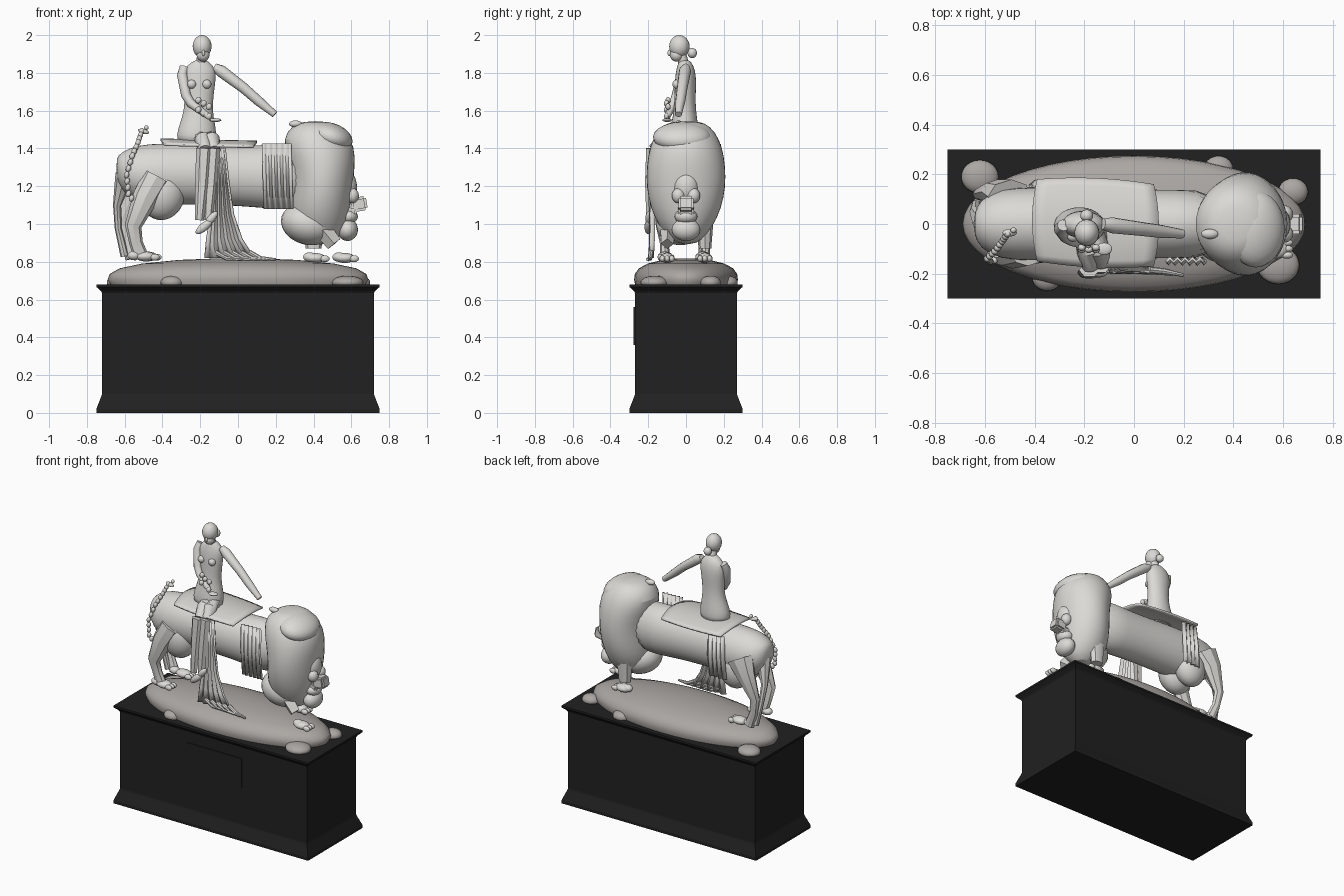
import bpy, bmesh, math
from mathutils import Vector, Matrix

cube = bpy.data.objects.get("Cube")
if cube:
    bpy.data.objects.remove(cube, do_unlink=True)


def material(name, rgb):
    m = bpy.data.materials.new(name)
    m.use_nodes = True
    m.diffuse_color = (*rgb, 1)
    m.node_tree.nodes["Principled BSDF"].inputs["Base Color"].default_value = (*rgb, 1)
    return m


STONE = material("pale stone", (0.71, 0.70, 0.67))
EARTH = material("warm grey earth", (0.41, 0.385, 0.365))
BLACK = material("black plinth", (0.015, 0.015, 0.015))


def finish(name, bm, mat=STONE, smooth=True, angle=40):
    bmesh.ops.recalc_face_normals(bm, faces=bm.faces)
    me = bpy.data.meshes.new(name)
    bm.to_mesh(me)
    bm.free()
    ob = bpy.data.objects.new(name, me)
    bpy.context.collection.objects.link(ob)
    me.materials.append(mat)
    if smooth:
        bpy.ops.object.select_all(action='DESELECT')
        ob.select_set(True)
        bpy.context.view_layer.objects.active = ob
        bpy.ops.object.shade_smooth_by_angle(angle=math.radians(angle))
    return ob


def blob(name, c, r, tilt=0, mat=STONE, seg=24):
    """Ellipsoid, tilted in the xz plane."""
    bm = bmesh.new()
    m = Matrix.Translation(c) @ Matrix.Rotation(math.radians(tilt), 4, 'Y') @ Matrix.Diagonal((*r, 1))
    bmesh.ops.create_uvsphere(bm, u_segments=seg, v_segments=seg // 2, radius=1, matrix=m)
    return finish(name, bm, mat)


def box(name, c, size, tilt=0, mat=STONE, bevel=0.0):
    bm = bmesh.new()
    m = Matrix.Translation(c) @ Matrix.Rotation(math.radians(tilt), 4, 'Y') @ Matrix.Diagonal((*size, 1))
    bmesh.ops.create_cube(bm, size=1, matrix=m)
    if bevel:
        bmesh.ops.bevel(bm, geom=bm.edges[:], offset=bevel, segments=2, affect='EDGES')
    return finish(name, bm, mat, bevel > 0)


def loft(name, rings, sides=24, subdiv=0, mat=STONE, angle=40):
    """Skin over (centre, half axis, half axis) ellipses."""
    bm = bmesh.new()
    loops = []
    for c, u, v in rings:
        turn = [2 * math.pi * i / sides for i in range(sides)]
        loops.append([bm.verts.new(Vector(c) + Vector(u) * math.cos(a) + Vector(v) * math.sin(a)) for a in turn])
    for a, b in zip(loops, loops[1:]):
        for i in range(sides):
            j = (i + 1) % sides
            bm.faces.new((a[i], a[j], b[j], b[i]))
    bm.faces.new(loops[0])
    bm.faces.new(loops[-1])
    ob = finish(name, bm, mat, True, angle)
    if subdiv:
        ob.modifiers.new("round", 'SUBSURF').levels = subdiv
    return ob


def limb(name, pts, sides=12, flat=1.0, angle=40):
    """Tapered tube through (x, y, z, radius) points."""
    ps = [Vector(p[:3]) for p in pts]
    rings = []
    for i, p in enumerate(ps):
        t = (ps[min(i + 1, len(ps) - 1)] - ps[max(i - 1, 0)]).normalized()
        u = t.cross(Vector((0, 1, 0))).normalized()
        rings.append((p, u * pts[i][3], u.cross(t) * pts[i][3] * flat))
    return loft(name, rings, sides, 0, STONE, angle)


def pleats(name, rows, folds, depth):
    """Folded cloth through rows of (left x, right x, y, z)."""
    bm = bmesh.new()
    grid = []
    for x0, x1, y, z in rows:
        n = folds * 2
        grid.append([bm.verts.new((x0 + (x1 - x0) * i / n, y + (depth if i % 2 else -depth), z)) for i in range(n + 1)])
    for a, b in zip(grid, grid[1:]):
        for i in range(len(a) - 1):
            bm.faces.new((a[i], a[i + 1], b[i + 1], b[i]))
    ob = finish(name, bm, angle=30)
    s = ob.modifiers.new("thickness", 'SOLIDIFY')
    s.thickness, s.offset = 0.012, 0
    return ob


# Plinth: moulded rectangular profile
bm = bmesh.new()
loops = []
for z, g in ((0, .03), (.02, .03), (.09, .003), (.1, 0), (.635, 0), (.645, .006), (.667, .03), (.68, .03)):
    loops.append([bm.verts.new((sx * (.72 + g), sy * (.27 + g), z)) for sx, sy in ((-1, -1), (1, -1), (1, 1), (-1, 1))])
for a, b in zip(loops, loops[1:]):
    for i in range(4):
        bm.faces.new((a[i], a[(i + 1) % 4], b[(i + 1) % 4], b[i]))
bm.faces.new(loops[0])
bm.faces.new(loops[-1])
finish("plinth", bm, BLACK, False)
box("front_panel", (.01, -.2725, .46), (.42, .009, .2), mat=BLACK)

# Earth mound and stones
loft("mound", [((0, 0, z), (.69 * k, 0, 0), (0, .275 * k, 0)) for z, k in
               ((.68, .98), (.705, 1), (.735, .985), (.765, .91), (.79, .74), (.81, .45), (.818, .15))], 48, 0, EARTH, 60)
for i, (x, y, r) in enumerate(((-.62, .19, .075), (.34, .22, .06), (.64, .13, .06), (.58, -.165, .085), (-.35, -.215, .06))):
    blob(f"stone_{i}", (x, y, .69), (r, r * .9, .036), 0, EARTH)

# Lion body
loft("lion_body", [((x, 0, z), (0, ry, 0), (0, 0, rz)) for x, z, ry, rz in
                   ((-.645, 1.3, .04, .05), (-.62, 1.28, .1, .1), (-.54, 1.265, .145, .155), (-.4, 1.265, .15, .165),
                    (-.2, 1.265, .145, .165), (0, 1.255, .14, .16), (.15, 1.25, .14, .17), (.36, 1.25, .14, .18))], 20, 1)
# Mane and head mass
loft("lion_mane", [((x, 0, z), (rx, 0, 0), (0, ry, 0)) for z, x, rx, ry in
                   ((.89, .44, .05, .05), (.94, .43, .12, .11), (1.03, .43, .155, .17), (1.14, .44, .165, .205),
                    (1.25, .45, .165, .215), (1.36, .44, .185, .205), (1.45, .42, .185, .18), (1.52, .41, .13, .13),
                    (1.545, .41, .06, .07))], 20, 1)
blob("mane_crest", (.49, -.02, 1.46), (.12, .155, .075), 18)
blob("mane_tuft", (.305, -.04, 1.53), (.035, .02, .018))
blob("chest", (.37, -.03, 1.0), (.145, .13, .11), 15)
blob("muzzle", (.575, 0, 1.195), (.055, .068, .088))
blob("brow", (.56, 0, 1.3), (.05, .1, .07))
blob("jaw", (.58, 0, .97), (.055, .076, .06))
blob("chin", (.585, 0, 1.04), (.05, .06, .04))
box("nose", (.64, 0, 1.105), (.085, .08, .075), -10, bevel=.012)
box("upper_lip", (.6, 0, 1.07), (.06, .085, .05), 12, bevel=.01)
for s, n in ((-1, "right"), (1, "left")):
    blob(n + "_cheek", (.605, s * .04, 1.15), (.035, .035, .04))


def paw(name, x, y, z, heel):
    blob(name, (x, y, z), (.055, .04, .026))
    for i in (-1, 0, 1):
        blob(f"{name}_toe_{i + 2}", (x + .05, y + i * .025, z - .004), (.026, .015, .018), 0, STONE, 14)
    blob(name + "_heel", (x - heel, y, z + .005), (.035, .03, .025))


# Lion legs
paw("front_right_paw", .565, -.1, .82, .03)
paw("front_left_paw", .41, .1, .82, .03)
limb("front_right_leg", [(.38, -.09, 1.05, .055), (.51, -.1, .895, .042)], 4, .8)
limb("front_left_leg", [(.4, .1, 1.05, .06), (.4, .1, .87, .042)], 8, .8)
blob("hind_right_thigh", (-.4, -.06, 1.16), (.12, .1, .14), 10)
blob("hind_left_thigh", (-.42, .06, 1.16), (.11, .09, .13), 10)
limb("hind_right_leg", [(-.43, -.12, 1.25, .075), (-.49, -.135, 1.14, .068), (-.555, -.13, .99, .045),
                        (-.54, -.115, .9, .036), (-.51, -.11, .82, .04)], 8, .65, 30)
limb("hind_left_leg", [(-.5, .11, 1.27, .1), (-.55, .13, 1.18, .07), (-.615, .12, 1.02, .036),
                       (-.6, .11, .92, .03), (-.56, .1, .82, .036)], 8, .7, 30)
limb("hind_haunch", [(-.6, 0, 1.26, .05), (-.64, .05, 1.1, .022), (-.635, .08, .98, .018), (-.6, .09, .83, .022)], 8)
paw("hind_right_paw", -.49, -.11, .828, .06)
paw("hind_left_paw", -.48, .09, .828, .07)

# Beaded tail with tuft
path = [Vector(p) for p in ((-.53, -.14, 1.09), (-.58, -.15, 1.16), (-.59, -.14, 1.26), (-.56, -.11, 1.36),
                            (-.53, -.07, 1.43), (-.51, -.04, 1.49))]
for i in range(16):
    k, f = divmod(i / 3.001, 1)
    p = path[int(k)].lerp(path[min(int(k) + 1, 5)], f)
    blob(f"tail_bead_{i}", p, (.014, .014, .019), 20, STONE, 12)
blob("tail_tuft_a", (-.5, -.035, 1.49), (.03, .015, .013), 15)
blob("tail_tuft_b", (-.485, -.025, 1.51), (.012, .012, .012))

# Saddle cloth: a thin sheet sagging over the back
bm = bmesh.new()
bmesh.ops.create_grid(bm, x_segments=10, y_segments=12, size=1)
for v in bm.verts:
    x, y = v.co.x, v.co.y
    v.co = (-.155 + x * (.255 - .02 * y * y), .005 + y * (.18 - .015 * x * x) - .01 * x, 1.447 - .006 * x - .028 * y * y)
cloth = finish("saddle_cloth", bm)
mod = cloth.modifiers.new("thickness", 'SOLIDIFY')
mod.thickness = .012
pleats("girth_right", [(.13, .28, -.145, 1.425), (.135, .285, -.155, 1.25), (.14, .29, -.145, 1.08)], 5, .008)
pleats("fringe_left", [(-.4, -.28, .155, 1.41), (-.41, -.28, .165, 1.26), (-.42, -.29, .16, 1.12)], 4, .008)

# Long skirt drape ending in trailing tips
pleats("skirt_drape", [(-.14, -.07, -.16, 1.4), (-.13, -.05, -.175, 1.22), (-.145, -.025, -.18, 1.05),
                       (-.165, .02, -.18, .92), (-.175, .085, -.185, .82)], 5, .009)
for i in range(5):
    x = -.12 + i * .045
    limb(f"drape_tip_{i}", [(x, -.185, .85, .014), (x + .06, -.19, .818, .012), (x + .14, -.19 - .004 * i, .812, .007)], 8)

# Rider torso
RX = -.205
loft("rider_torso", [((RX + dx, y, z), (rx, 0, 0), (0, ry, 0)) for z, dx, y, rx, ry in
                     ((1.42, -.015, -.01, .1, .078), (1.47, -.015, -.01, .108, .08), (1.53, -.01, -.008, .095, .072),
                      (1.6, -.005, -.005, .075, .058), (1.68, -.002, -.005, .078, .056), (1.76, 0, -.002, .088, .058),
                      (1.82, .002, -.002, .088, .05), (1.855, .005, -.005, .05, .035), (1.87, .01, -.012, .025, .025))], 20, 1)
limb("rider_neck", [(-.195, -.01, 1.84, .028), (-.19, -.025, 1.9, .026)])
blob("rider_head", (-.19, -.035, 1.94), (.05, .054, .06))
blob("rider_face", (-.185, -.05, 1.895), (.034, .035, .035))
blob("rider_nose", (-.183, -.088, 1.905), (.009, .01, .016))
blob("hair_bun", (-.19, .033, 1.905), (.026, .025, .027))
for dx in (-.04, .04):
    blob("bust_right" if dx < 0 else "bust_left", (RX + dx, -.05, 1.74), (.024, .022, .024))

# Arms: one resting in front, one reaching out
limb("right_arm", [(-.285, -.005, 1.83, .024), (-.295, -.02, 1.79, .028), (-.275, -.05, 1.68, .026),
                   (-.25, -.065, 1.64, .024), (-.15, -.1, 1.565, .015)])
limb("left_arm", [(-.125, 0, 1.83, .022), (-.09, -.005, 1.81, .032), (.03, -.02, 1.72, .028),
                  (.11, -.03, 1.65, .026), (.195, -.04, 1.58, .018)])
for i in range(6):
    blob(f"hand_bead_{i}", (-.21 + (i % 3) * .028, -.095 - .008 * (i % 2), 1.655 - i * .017), (.016, .014, .018), 25, STONE, 14)
blob("hand_bowl", (-.12, -.1, 1.55), (.032, .025, .01))

# Side-saddle legs and feet
for n, x, dy in (("right", -.195, 0), ("left", -.15, .015)):
    limb(n + "_thigh", [(x - .01, -.02, 1.45, .05), (x + .01, -.11, 1.445, .045), (x + .02, -.17 + dy, 1.39, .035)])
    limb(n + "_shin", [(x + .015, -.185 + dy, 1.4, .042), (x + .005, -.195 + dy, 1.22, .036), (x - .01, -.195 + dy, 1.02, .024)], 6, .7, 30)
blob("right_foot", (-.18, -.2, .985), (.055, .02, .022), -40)
blob("left_foot", (-.14, -.195, 1.03), (.045, .02, .02), -50)
